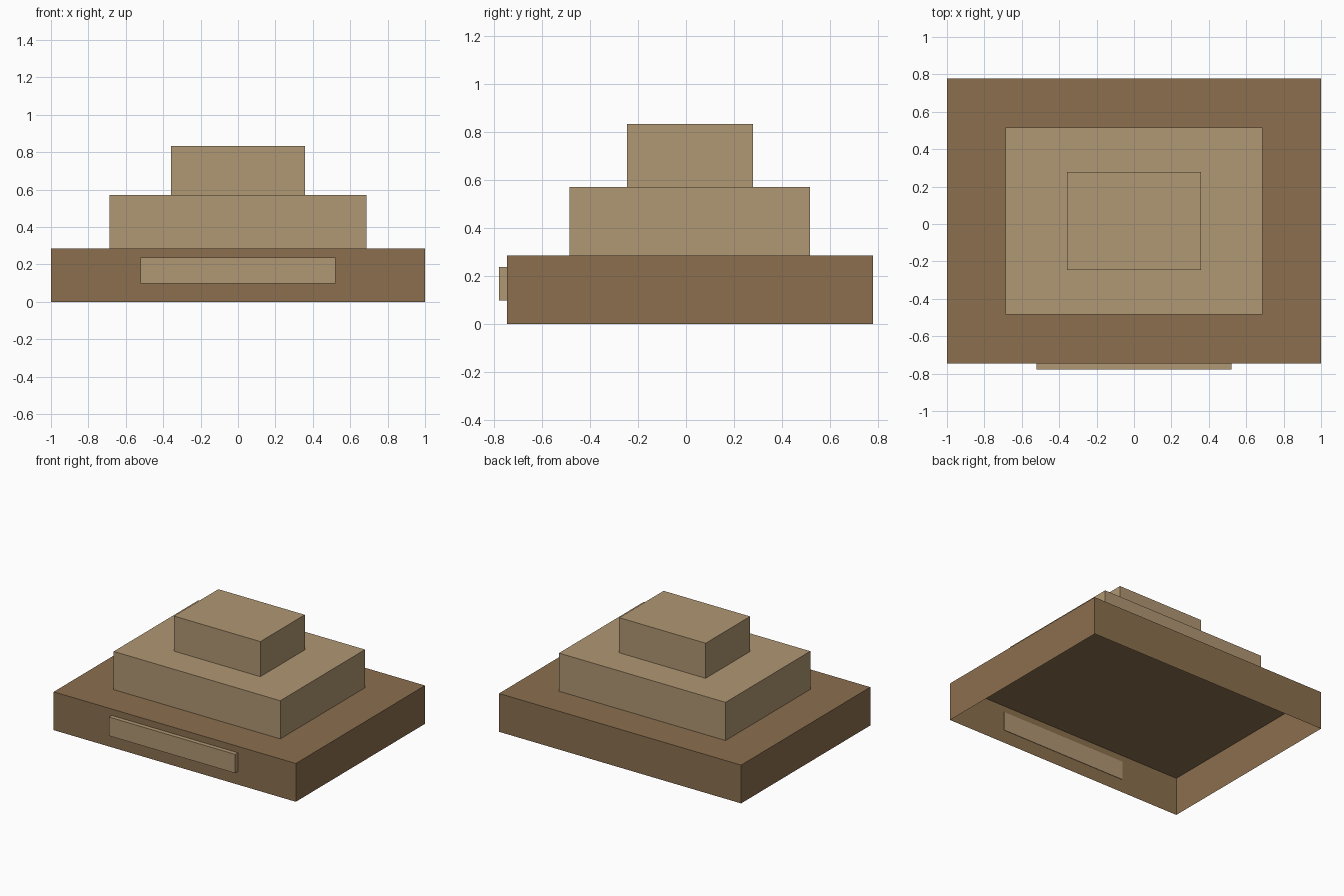
import bpy
import bmesh
from mathutils import Vector

cube = bpy.data.objects.get("Cube")
if cube:
    bpy.data.objects.remove(cube, do_unlink=True)


def linear(c):
    c /= 255
    return c / 12.92 if c <= 0.04045 else ((c + 0.055) / 1.055) ** 2.4


def material(name, rgb):
    mat = bpy.data.materials.new(name)
    mat.use_nodes = True
    colour = (*[linear(c) for c in rgb], 1)
    mat.diffuse_color = colour
    mat.node_tree.nodes["Principled BSDF"].inputs["Base Color"].default_value = colour
    return mat


def block(name, low, high, mat, open_bottom=True):
    """Flat-sided box between two corners, optionally a shell without a floor."""
    low, high = Vector(low), Vector(high)
    bm = bmesh.new()
    bmesh.ops.create_cube(bm, size=1)
    bmesh.ops.scale(bm, vec=high - low, verts=bm.verts)
    bmesh.ops.translate(bm, vec=(low + high) / 2, verts=bm.verts)
    if open_bottom:
        bm.normal_update()
        floor = [f for f in bm.faces if f.normal.z < -0.5]
        bmesh.ops.delete(bm, geom=floor, context="FACES_ONLY")
    mesh = bpy.data.meshes.new(name)
    bm.to_mesh(mesh)
    bm.free()
    mesh.materials.append(mat)
    obj = bpy.data.objects.new(name, mesh)
    bpy.context.collection.objects.link(obj)
    return obj


brown = material("dark brown", (139, 111, 78))
tan = material("light tan", (176, 151, 115))

# Stepped tiers: half width, half depth, bottom, top, colour
centre_y = 0.016
tiers = {
    "base_tier": (1.0, 0.762, 0, 0.286, brown),
    "middle_tier": (0.688, 0.5, 0.286, 0.571, tan),
    "top_tier": (0.357, 0.262, 0.571, 0.833, tan),
}
for name, (w, d, z0, z1, mat) in tiers.items():
    block(name, (-w, centre_y - d, z0), (w, centre_y + d, z1), mat)

# Front plaque, set just through the thin base wall
block("front_plaque", (-0.522, -0.778, 0.098), (0.522, -0.743, 0.238), tan, False)
